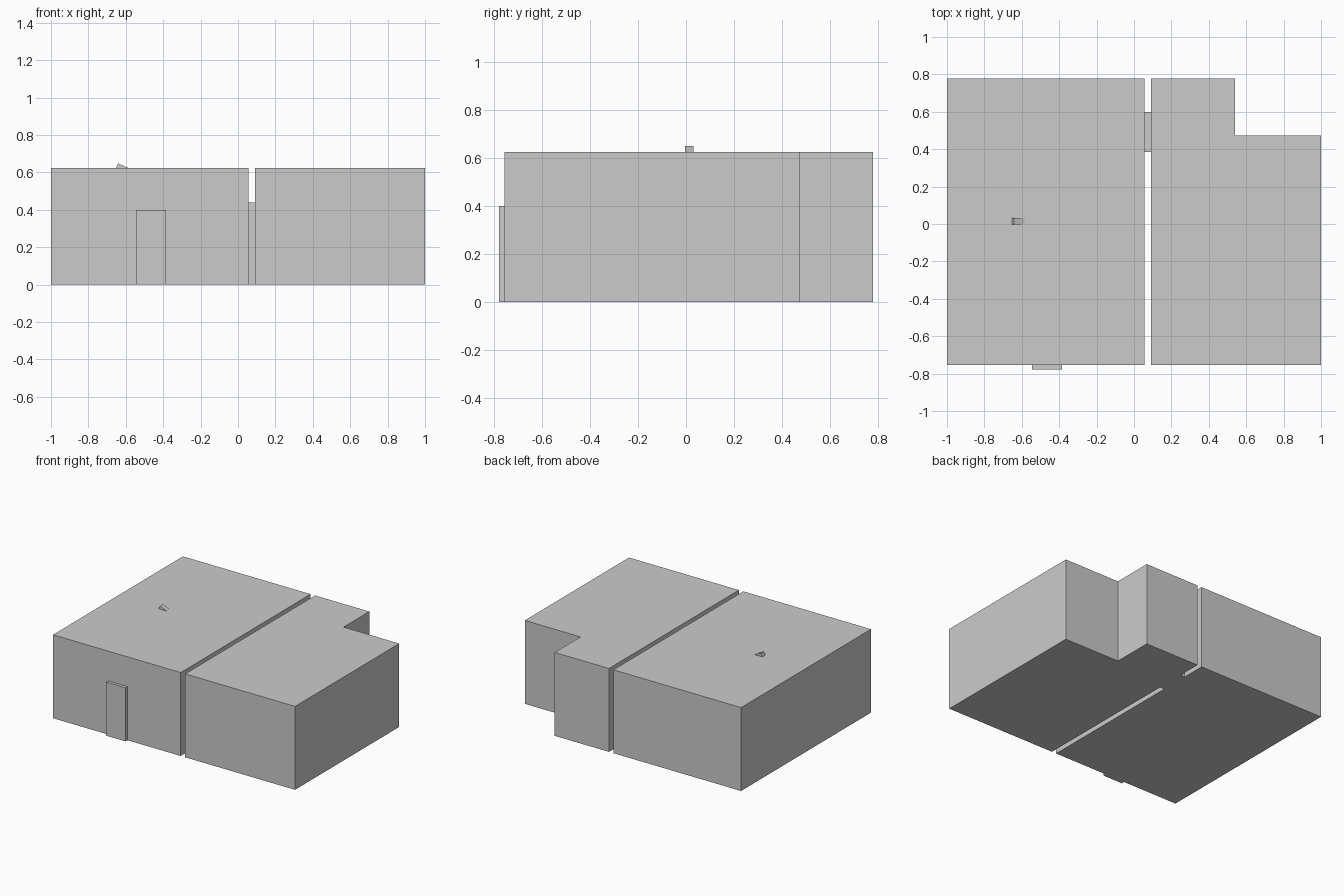
import bpy, bmesh, math
from mathutils import Vector

if "Cube" in bpy.data.objects:
    bpy.data.objects.remove(bpy.data.objects["Cube"])

H = 0.623            # wall height
BACK, FRONT = 0.778, -0.755


def prism(name, outline, lift):
    """Closed solid from a planar outline pushed along the lift vector."""
    bm = bmesh.new()
    face = bm.faces.new([bm.verts.new(p) for p in outline])
    new = bmesh.ops.extrude_face_region(bm, geom=[face], use_keep_orig=True)["geom"]
    verts = [g for g in new if isinstance(g, bmesh.types.BMVert)]
    bmesh.ops.translate(bm, verts=verts, vec=lift)
    bmesh.ops.recalc_face_normals(bm, faces=bm.faces)
    mesh = bpy.data.meshes.new(name)
    bm.to_mesh(mesh)
    bm.free()
    obj = bpy.data.objects.new(name, mesh)
    bpy.context.collection.objects.link(obj)
    return obj


def block(name, x0, x1, y0, y1, height):
    """Box standing on the ground."""
    outline = [(x0, y0, 0), (x1, y0, 0), (x1, y1, 0), (x0, y1, 0)]
    return prism(name, outline, (0, 0, height))


# Left room
block("left_room", -1.0, 0.055, FRONT, BACK, H)

# Right room with a notched back corner
plan = [(0.092, FRONT), (1, FRONT), (1, 0.474), (0.54, 0.474),
        (0.54, BACK), (0.092, BACK)]
prism("right_room", [(x, y, 0) for x, y in plan], (0, 0, H))

# Doorway joining the rooms, and the front door
block("connecting_doorway", 0.055, 0.092, 0.385, 0.60, 0.44)
block("front_door", -0.545, -0.385, -0.778, FRONT, 0.40)

# Small tilted box poking through the roof
tilt = math.radians(24)
along = Vector((math.cos(tilt), 0, -math.sin(tilt)))
down = Vector((-math.sin(tilt), 0, -math.cos(tilt)))
peak = Vector((-0.641, -0.004, 0.648))
length, depth = 0.06, 0.035
prism("roof_box",
      [peak, peak + along * length, peak + along * length + down * depth,
       peak + down * depth],
      (0, 0.035, 0))
